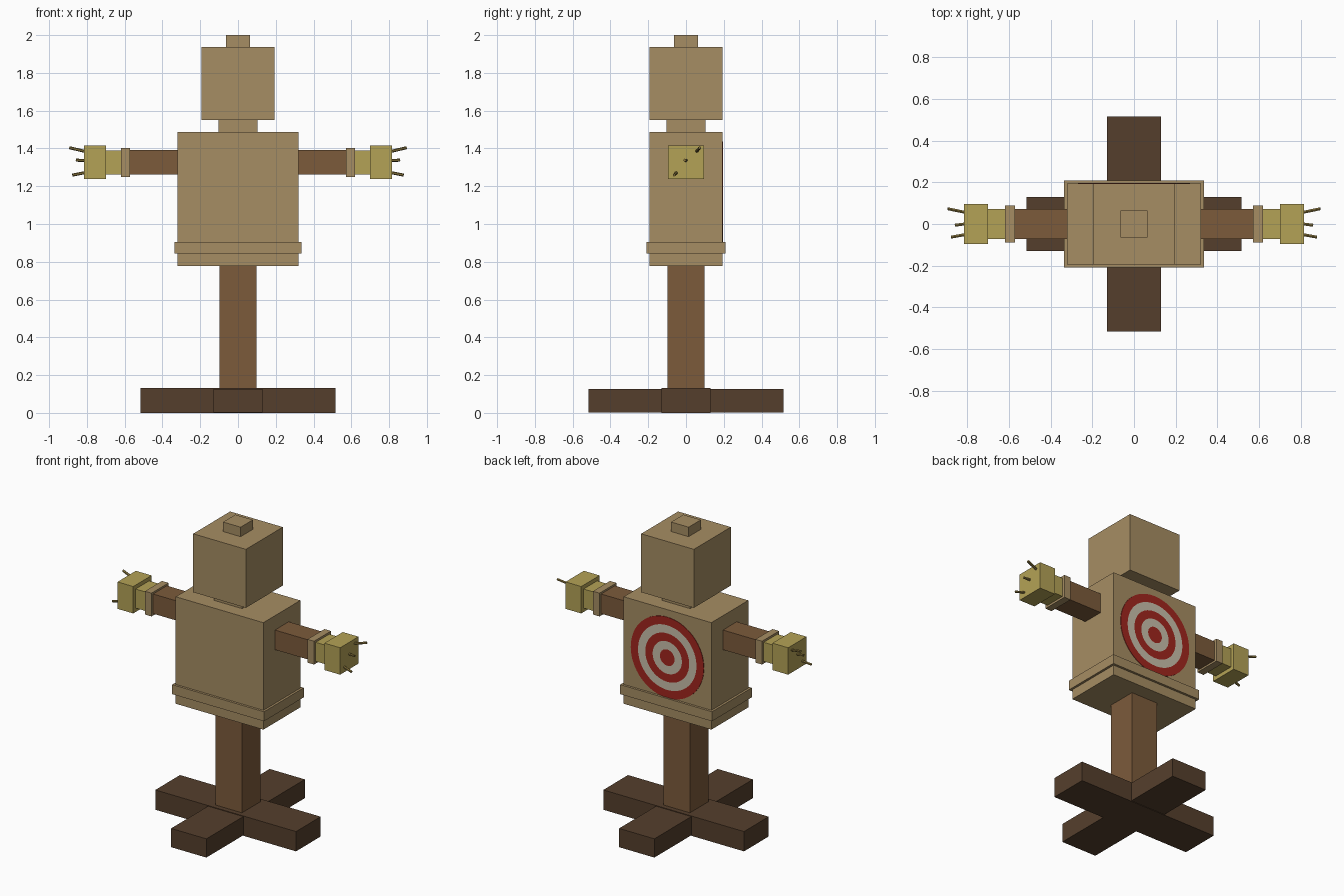
import bpy, bmesh, math
from mathutils import Vector, Matrix

cube = bpy.data.objects.get("Cube")
if cube:
    bpy.data.objects.remove(cube, do_unlink=True)


def material(name, rgb):
    """Flat colour from 0-255 display values, stored as linear."""
    lin = []
    for v in rgb:
        c = v / 255
        lin.append(c / 12.92 if c <= 0.04045 else ((c + 0.055) / 1.055) ** 2.4)
    m = bpy.data.materials.new(name)
    m.use_nodes = True
    m.diffuse_color = (*lin, 1)
    bsdf = next(n for n in m.node_tree.nodes if n.type == 'BSDF_PRINCIPLED')
    bsdf.inputs["Base Color"].default_value = (*lin, 1)
    bsdf.inputs["Roughness"].default_value = 0.9
    return m


burlap = material("burlap", (166, 141, 99))
wood = material("wood", (124, 91, 59))
dark_wood = material("dark wood", (85, 63, 44))
straw = material("straw", (180, 162, 86))
dry_stalk = material("dry stalk", (140, 120, 62))
red = material("target red", (160, 38, 30))
white = material("target white", (200, 191, 170))


def finish(name, bm, mats):
    mesh = bpy.data.meshes.new(name)
    bm.to_mesh(mesh)
    bm.free()
    for m in mats:
        mesh.materials.append(m)
    ob = bpy.data.objects.new(name, mesh)
    bpy.context.collection.objects.link(ob)
    return ob


def box(name, x, y, z, mat):
    """Box from (min, max) ranges on each axis."""
    bm = bmesh.new()
    size = [r[1] - r[0] for r in (x, y, z)]
    mid = [(r[0] + r[1]) / 2 for r in (x, y, z)]
    bmesh.ops.create_cube(bm, size=1, matrix=Matrix.Translation(mid) @ Matrix.Diagonal((*size, 1)))
    return finish(name, bm, [mat])


def centred(name, hx, hy, z0, z1, mat):
    return box(name, (-hx, hx), (-hy, hy), (z0, z1), mat)


def rod(name, a, b, radius, mat):
    a, b = Vector(a), Vector(b)
    d = b - a
    bm = bmesh.new()
    place = Matrix.Translation((a + b) / 2) @ d.to_track_quat('Z', 'Y').to_matrix().to_4x4()
    bmesh.ops.create_cone(bm, cap_ends=True, segments=6, radius1=radius, radius2=radius,
                          depth=d.length, matrix=place)
    return finish(name, bm, [mat])


# Crossed base boards and post
centred("base_board_side", 0.515, 0.129, 0.0, 0.131, dark_wood)
centred("base_board_front_back", 0.129, 0.515, 0.003, 0.127, dark_wood)
centred("post", 0.097, 0.097, 0.125, 0.79, wood)

# Stuffed torso, belt, neck, head and top knot
centred("torso", 0.321, 0.193, 0.778, 1.486, burlap)
centred("belt", 0.336, 0.208, 0.843, 0.906, burlap)
centred("neck", 0.103, 0.103, 1.48, 1.56, burlap)
centred("head", 0.193, 0.193, 1.55, 1.937, burlap)
centred("head_knot", 0.064, 0.064, 1.93, 2.0, burlap)

# Arms, cuffs, straw hands and loose stalks on both sides
ARM_Z = 1.326
ARM_PARTS = [  # name, inner x, outer x, half depth, half height, material
    ("arm", 0.30, 0.575, 0.072, 0.065, wood),
    ("cuff", 0.571, 0.619, 0.089, 0.077, burlap),
    ("straw_wrist", 0.61, 0.705, 0.071, 0.063, straw),
    ("straw_hand", 0.70, 0.815, 0.096, 0.089, straw),
]
STALKS = [  # base y, base z, tip x, tip y, tip z
    (0.055, 1.383, 0.892, 0.073, 1.404),
    (0.001, 1.336, 0.858, -0.006, 1.338),
    (-0.050, 1.273, 0.876, -0.063, 1.259),
]
for side, s in (("left", 1), ("right", -1)):
    for name, x0, x1, hy, hz, mat in ARM_PARTS:
        box(f"{side}_{name}", sorted((s * x0, s * x1)), (-hy, hy), (ARM_Z - hz, ARM_Z + hz), mat)
    for i, (y0, z0, x1, y1, z1) in enumerate(STALKS):
        rod(f"{side}_stalk_{i + 1}", (s * 0.805, y0, z0), (s * x1, y1, z1), 0.008, dry_stalk)

# Ringed target plate on the back: a radial profile spun about the y axis
BAND, CENTRE_Z, BACK = 0.0535, 1.17, 0.193
bm = bmesh.new()
profile = [(BAND * i, BACK + 0.003) for i in range(6)] + [(BAND * 5, BACK - 0.003), (0, BACK - 0.003)]
verts = [bm.verts.new((r, y, CENTRE_Z)) for r, y in profile]
edges = [bm.edges.new(pair) for pair in zip(verts, verts[1:])]
bmesh.ops.spin(bm, geom=verts + edges, cent=(0, 0, CENTRE_Z), axis=(0, 1, 0),
               angle=math.tau, steps=64, use_merge=False)
bmesh.ops.remove_doubles(bm, verts=bm.verts[:], dist=0.0001)
bmesh.ops.recalc_face_normals(bm, faces=bm.faces[:])
for f in bm.faces:
    c = f.calc_center_median()
    band = int(math.hypot(c.x, c.z - CENTRE_Z) / BAND)
    f.material_index = band % 2 if f.normal.y > 0.5 else 0
finish("back_target", bm, [red, white])
